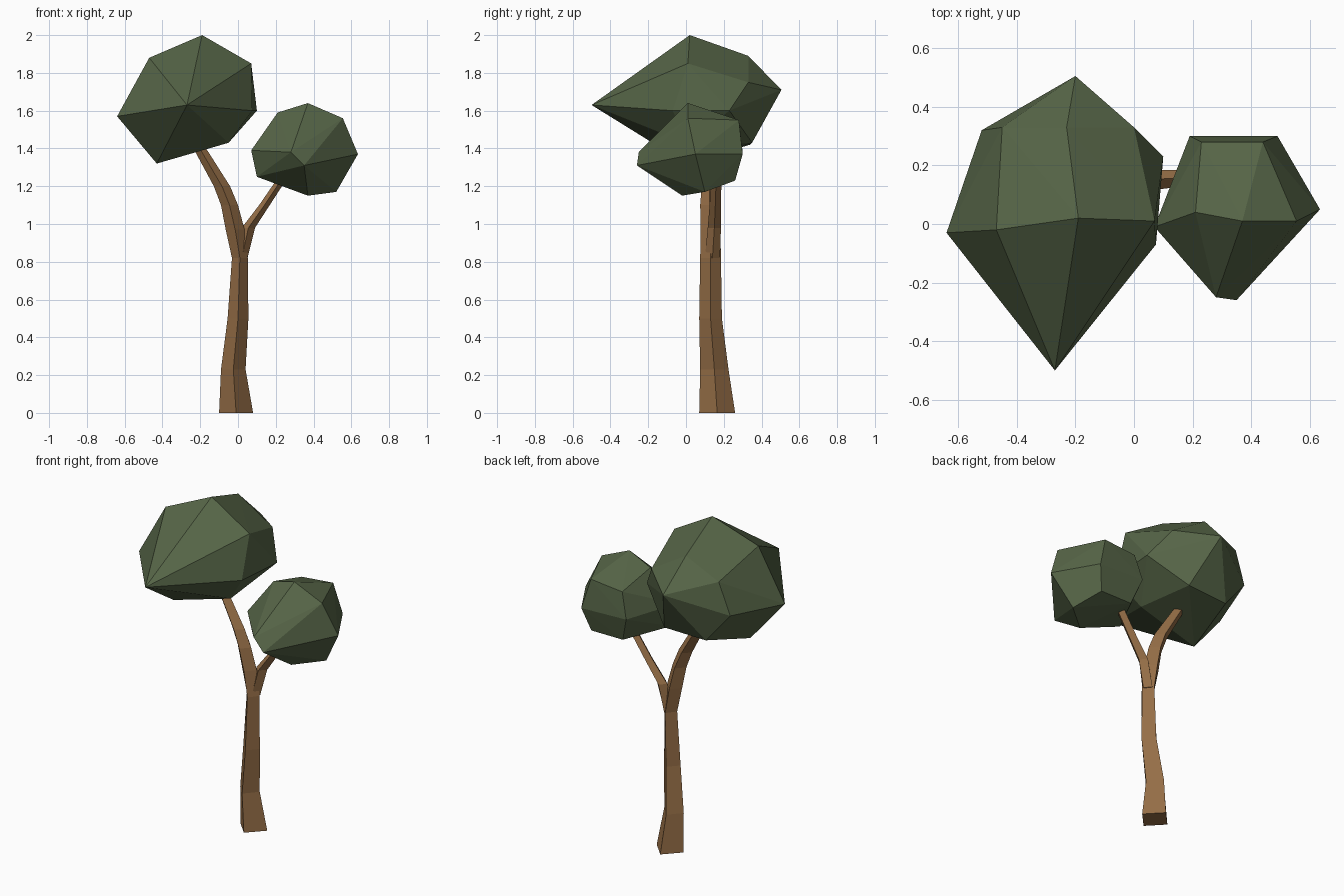
import bpy
import bmesh
from mathutils import Vector

if "Cube" in bpy.data.objects:
    bpy.data.objects.remove(bpy.data.objects["Cube"], do_unlink=True)


def make_material(name, colour):
    mat = bpy.data.materials.new(name)
    mat.use_nodes = True
    mat.diffuse_color = colour
    mat.node_tree.nodes["Principled BSDF"].inputs["Base Color"].default_value = colour
    return mat


def finish(bm, name, mat):
    bmesh.ops.recalc_face_normals(bm, faces=bm.faces[:])
    mesh = bpy.data.meshes.new(name)
    bm.to_mesh(mesh)
    bm.free()
    mesh.materials.append(mat)
    obj = bpy.data.objects.new(name, mesh)
    bpy.context.collection.objects.link(obj)
    return obj


def limb(name, rings, mat):
    """Loft a diamond section through rings of (x, y, z, half width, half depth)."""
    bm = bmesh.new()
    loops = []
    for x, y, z, w, d in rings:
        corners = ((0, -d), (w, 0), (0, d), (-w, 0))
        loops.append([bm.verts.new((x + a, y + b, z)) for a, b in corners])
    for low, high in zip(loops, loops[1:]):
        for i in range(4):
            j = (i + 1) % 4
            bm.faces.new((low[i], low[j], high[j], high[i]))
    bm.faces.new(loops[0])
    bm.faces.new(loops[-1])
    return finish(bm, name, mat)


def crown(name, points, mat):
    """Wrap a faceted convex shell around the corner points."""
    bm = bmesh.new()
    for p in points:
        bm.verts.new(Vector(p))
    hull = bmesh.ops.convex_hull(bm, input=bm.verts[:])
    loose = [v for v in hull["geom_interior"] if isinstance(v, bmesh.types.BMVert)]
    bmesh.ops.delete(bm, geom=loose, context="VERTS")
    return finish(bm, name, mat)


bark = make_material("bark_brown", (0.30, 0.155, 0.062, 1))
leaf = make_material("leaf_green", (0.093, 0.13, 0.063, 1))

# Trunk running on into the right-hand limb
limb("trunk", [
    (-0.01, 0.165, 0, 0.09, 0.095),
    (-0.025, 0.15, 0.23, 0.065, 0.075),
    (0, 0.13, 0.5, 0.055, 0.06),
    (0.01, 0.13, 0.82, 0.042, 0.055),
    (-0.015, 0.13, 0.97, 0.05, 0.052),
    (-0.045, 0.125, 1.1, 0.045, 0.05),
    (-0.085, 0.125, 1.2, 0.043, 0.042),
    (-0.22, 0.14, 1.43, 0.032, 0.03),
], bark)

# Thinner branch to the left
limb("left_branch", [
    (0.02, 0.14, 0.82, 0.03, 0.04),
    (0.055, 0.15, 0.98, 0.035, 0.035),
    (0.14, 0.155, 1.1, 0.028, 0.03),
    (0.24, 0.16, 1.25, 0.025, 0.028),
], bark)

# Large crown: front tip, middle ring, back corners
crown("large_crown", [
    (-0.27, -0.5, 1.63),
    (-0.19, 0.02, 2), (0.07, 0.01, 1.85), (0.075, -0.07, 1.6),
    (-0.05, 0, 1.43), (-0.43, 0, 1.32), (-0.64, -0.03, 1.57), (-0.47, -0.02, 1.88),
    (0.1, 0.23, 1.6), (0, 0.33, 1.75), (-0.23, 0.33, 1.89), (-0.45, 0.33, 1.79),
    (-0.52, 0.32, 1.6), (-0.37, 0.34, 1.42), (-0.1, 0.35, 1.43), (-0.2, 0.505, 1.71),
], leaf)

# Small crown: front edge, middle ring, back corners
crown("small_crown", [
    (0.28, -0.25, 1.38), (0.35, -0.26, 1.31),
    (0.37, 0.01, 1.64), (0.21, 0.04, 1.59), (0.07, -0.01, 1.39), (0.1, 0, 1.25),
    (0.37, -0.02, 1.15), (0.52, 0.1, 1.17), (0.635, 0.05, 1.37), (0.555, 0.01, 1.56),
    (0.19, 0.3, 1.38), (0.49, 0.3, 1.37), (0.23, 0.28, 1.53), (0.44, 0.28, 1.55),
    (0.24, 0.26, 1.23), (0.45, 0.26, 1.23),
], leaf)
